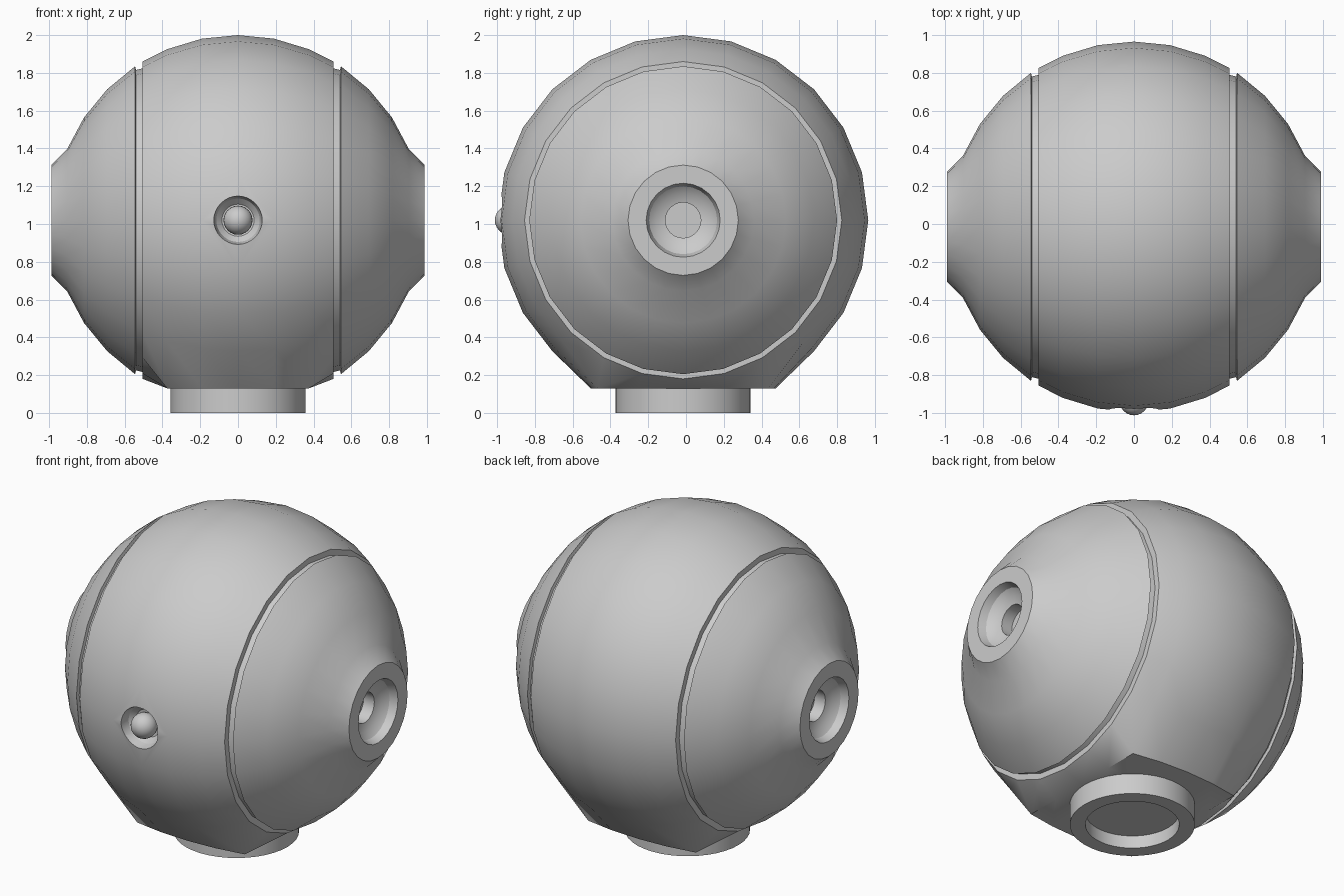
import bpy
import bmesh
from math import sin, cos, pi, hypot

cube = bpy.data.objects.get("Cube")
if cube:
    bpy.data.objects.remove(cube, do_unlink=True)

CENTRE = (0, -0.015, 1.02)
R = 0.98
STEP = pi / 16

grey = bpy.data.materials.new("plain grey")
grey.use_nodes = True
grey.diffuse_color = (0.6, 0.6, 0.6, 1)
bsdf = next(n for n in grey.node_tree.nodes if n.type == "BSDF_PRINCIPLED")
bsdf.inputs["Base Color"].default_value = grey.diffuse_color


def lathe(name, profile, axis, sides, location=CENTRE, adjust=None):
    """Closed solid turned around an axis from (distance, radius) points."""
    place = {"x": lambda a, s, c: (a, s, -c),
             "y": lambda a, s, c: (s, a, -c),
             "z": lambda a, s, c: (s, c, a)}[axis]
    bm = bmesh.new()
    rings = []
    for a, r in profile:
        count = sides if r > 0 else 1
        rings.append([bm.verts.new(place(a, r * sin(2 * pi * i / sides),
                                         r * cos(2 * pi * i / sides)))
                      for i in range(count)])
    for low, high in zip(rings, rings[1:]):
        for i in range(sides):
            j = (i + 1) % sides
            corners = [low[i % len(low)], low[j % len(low)],
                       high[j % len(high)], high[i % len(high)]]
            bm.faces.new(list(dict.fromkeys(corners)))
    if adjust:
        adjust(bm)
    bmesh.ops.recalc_face_normals(bm, faces=bm.faces)
    mesh = bpy.data.meshes.new(name)
    bm.to_mesh(mesh)
    bm.free()
    mesh.materials.append(grey)
    obj = bpy.data.objects.new(name, mesh)
    obj.location = location
    bpy.context.collection.objects.link(obj)
    return obj


def activate(obj):
    bpy.ops.object.select_all(action="DESELECT")
    obj.select_set(True)
    bpy.context.view_layer.objects.active = obj


def smooth(obj):
    activate(obj)
    bpy.ops.object.shade_smooth_by_angle(angle=pi / 6)


def flatten_underside(bm):
    # Press the lowest patch of the ball onto one level
    for v in bm.verts:
        x, y, z = v.co
        if abs(x) < 0.4 and z < 0 and abs(y) < 0.51 * hypot(y, z):
            v.co.z = 0.13 - CENTRE[2]


# Central band of the ball
EDGE = 0.505
band = [(-EDGE, 0), (-EDGE, 0.84)]
band += [(R * sin(k * STEP), R * cos(k * STEP)) for k in range(-2, 3)]
band += [(EDGE, 0.84), (EDGE, 0)]
body = lathe("body", band, "x", 24, adjust=flatten_underside)

# Front socket cut into the band
socket = lathe("socket_cutter",
               [(-1.1, 0), (-1.1, 0.133), (-0.96, 0.128), (-0.91, 0.115),
                (-0.88, 0.085), (-0.87, 0)], "y", 32)
socket.hide_render = True
cut = body.modifiers.new("socket", "BOOLEAN")
cut.object = socket
cut.operation = "DIFFERENCE"
cut.solver = "EXACT"
activate(body)
bpy.ops.object.modifier_apply(modifier=cut.name)
bpy.data.objects.remove(socket, do_unlink=True)
smooth(body)

# Round lens in the socket
lens = [(-0.92 - 0.077 * cos(k * pi / 12), 0.077 * sin(k * pi / 12))
        for k in range(12)] + [(-0.92 + 0.077, 0)]
lens[0] = (lens[0][0], 0)
smooth(lathe("lens", lens, "y", 24))

# Side caps with a groove neck, flared hub, bowl and centre hole
cap = [(0.48, 0), (0.48, 0.81), (0.54, 0.795), (0.545, 0.815)]
cap += [(R * sin(k * STEP), R * cos(k * STEP)) for k in range(4, 7)]
cap += [(0.988, 0.292), (0.988, 0.196), (0.94, 0.18), (0.91, 0.145),
        (0.895, 0.094), (0.82, 0.094), (0.82, 0)]
for side, sign in (("left", 1), ("right", -1)):
    smooth(lathe(side + "_cap", [(sign * a, r) for a, r in cap], "x", 24))

# Hollow neck ring under the ball
neck = [(0.16, 0), (0.16, 0.357), (0, 0.357), (0, 0.268), (0.08, 0.268), (0.08, 0)]
smooth(lathe("neck_ring", neck, "z", 40, location=(0, CENTRE[1], 0)))
